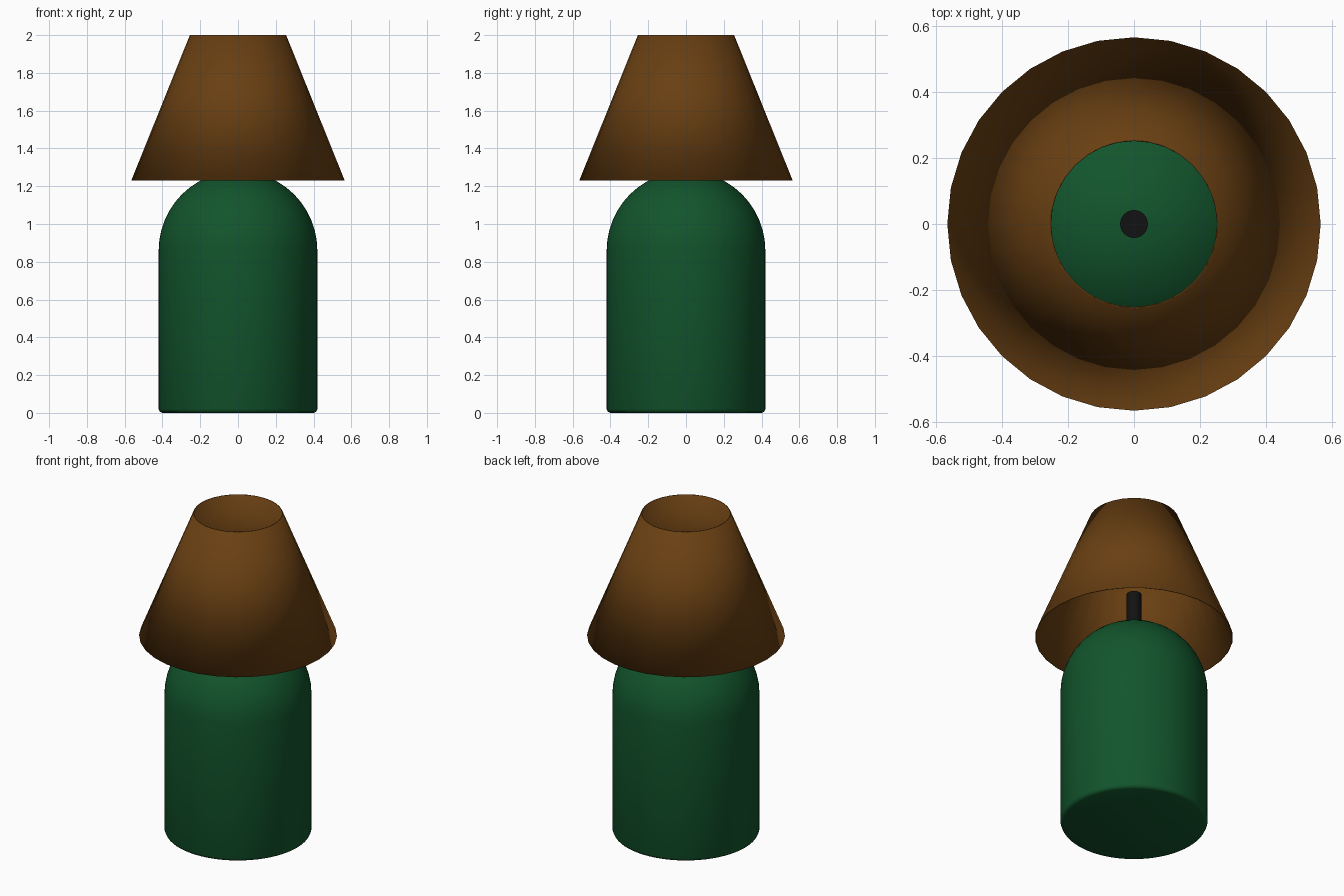
import bpy, bmesh
from math import sin, cos, pi, radians

if "Cube" in bpy.data.objects:
    bpy.data.objects.remove(bpy.data.objects["Cube"])


def material(name, rgb):
    m = bpy.data.materials.new(name)
    m.diffuse_color = (*rgb, 1)
    m.use_nodes = True
    m.node_tree.nodes["Principled BSDF"].inputs["Base Color"].default_value = m.diffuse_color
    return m


def lathe(name, profile, mat, closed=False, sides=32):
    """Revolve (radius, z) points about the z axis; radius 0 makes a pole."""
    bm = bmesh.new()
    verts = [bm.verts.new((r, 0, z)) for r, z in profile]
    pairs = list(zip(verts, verts[1:])) + ([(verts[-1], verts[0])] if closed else [])
    edges = [bm.edges.new(p) for p in pairs]
    bmesh.ops.spin(bm, geom=verts + edges, cent=(0, 0, 0), axis=(0, 0, 1),
                   angle=2 * pi, steps=sides, use_duplicate=False)
    bmesh.ops.remove_doubles(bm, verts=bm.verts, dist=1e-4)
    bmesh.ops.recalc_face_normals(bm, faces=bm.faces)
    me = bpy.data.meshes.new(name)
    bm.to_mesh(me)
    bm.free()
    me.materials.append(mat)
    ob = bpy.data.objects.new(name, me)
    bpy.context.collection.objects.link(ob)
    me.polygons.foreach_set("use_smooth", [True] * len(me.polygons))
    return ob


green = material("green_glaze", (0.006, 0.09, 0.025))
brown = material("brown_fabric", (0.14, 0.05, 0.006))
black = material("black_metal", (0.006, 0.006, 0.006))

# Lamp base: bevelled foot, straight wall, hemispherical shoulder
R, ZC = 0.42, 0.86
dome = [(R * cos(i * pi / 24), ZC + R * sin(i * pi / 24)) for i in range(12)]
lathe("lamp_base", [(0, 0), (0.40, 0), (0.414, 0.006), (R, 0.02)]
      + dome + [(0, ZC + R)], green, sides=64)

# Stem rising from the base inside the shade
stem = lathe("stem", [(0, 1.25), (0.042, 1.25), (0.042, 1.51), (0, 1.51)], black)
bpy.context.view_layer.objects.active = stem
stem.select_set(True)
bpy.ops.object.shade_smooth_by_angle(angle=radians(40))

# Thin conical shade, open at both ends
lathe("lamp_shade", [(0.565, 1.23), (0.255, 2.0), (0.251, 2.0), (0.561, 1.23)],
      brown, closed=True)
